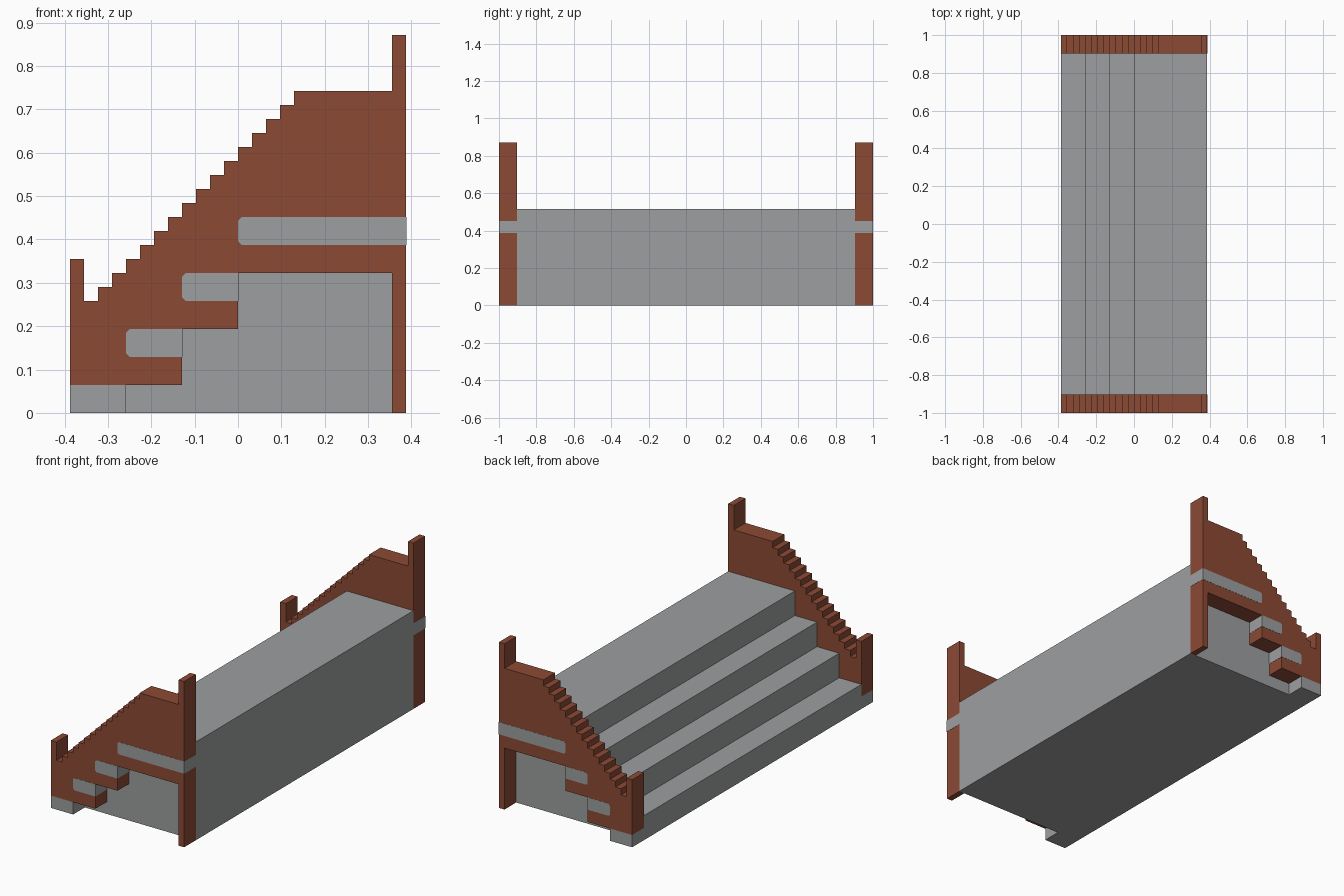
import bpy
import bmesh

cube = bpy.data.objects.get("Cube")
if cube:
    bpy.data.objects.remove(cube, do_unlink=True)

U = 1 / 31          # building module
END, INNER = 31, 28  # outer and inner side of the end walls
HALF = 12           # half of the depth along x


def material(name, color):
    m = bpy.data.materials.new(name)
    m.use_nodes = True
    m.diffuse_color = color
    m.node_tree.nodes["Principled BSDF"].inputs["Base Color"].default_value = color
    return m


STONE = material("grey stone", (0.335, 0.345, 0.35, 1))
BRICK = material("red brown brick", (0.265, 0.068, 0.036, 1))


def extrude(name, profile, y0, y1, mat):
    """Extrude an x-z outline, in modules, from y0 to y1."""
    bm = bmesh.new()
    face = bm.faces.new([bm.verts.new((x * U, y0 * U, z * U)) for x, z in profile])
    new = bmesh.ops.extrude_face_region(bm, geom=[face])["geom"]
    verts = [v for v in new if isinstance(v, bmesh.types.BMVert)]
    bmesh.ops.translate(bm, verts=verts, vec=(0, (y1 - y0) * U, 0))
    bmesh.ops.recalc_face_normals(bm, faces=bm.faces)
    mesh = bpy.data.meshes.new(name)
    bm.to_mesh(mesh)
    bm.free()
    mesh.materials.append(mat)
    obj = bpy.data.objects.new(name, mesh)
    bpy.context.collection.objects.link(obj)
    return obj


# Stepped core with four treads
steps = [(-HALF, 0)]
for i in range(4):
    x, z = -HALF + 4 * i, 4 * (i + 1)
    steps += [(x, z), (x + 4 if i < 3 else HALF, z)]
steps.append((HALF, 0))
extrude("stair_core", steps, -INNER, INNER, STONE)

# End wall outline: low post, stepped coping, flat top, tall post
wall = [(-12, 2), (-12, 11), (-11, 11), (-11, 8), (-10, 8)]
for i in range(14):
    wall += [(-10 + i, 9 + i), (-9 + i, 9 + i)]
wall += [(4, 23), (11, 23), (11, 27), (12, 27), (12, 0), (11, 0)]
# Stepped opening below the wall
wall += [(11, 10), (0, 10), (0, 6), (-4, 6), (-4, 2)]

# Grey bands set in the wall: left end, right end, bottom
bands = [(-8, -4, 4), (-4, 0, 8), (0, 12, 12)]
PROUD = 0.03

for side, sign in (("right", -1), ("left", 1)):
    extrude(side + "_end_wall", wall, sign * INNER, sign * END, BRICK)
    extrude(side + "_base_block", [(-12, 0), (-12, 2), (-8, 2), (-8, 0)],
            sign * INNER, sign * END, STONE)
    for n, (x0, x1, z) in enumerate(bands, 1):
        c = 0.25
        outline = [(x0, z + c), (x0, z + 2 - c), (x0 + c, z + 2),
                   (x1 + PROUD, z + 2), (x1 + PROUD, z), (x0 + c, z)]
        extrude(f"{side}_stone_band_{n}", outline,
                sign * (INNER - PROUD), sign * (END + PROUD), STONE)
